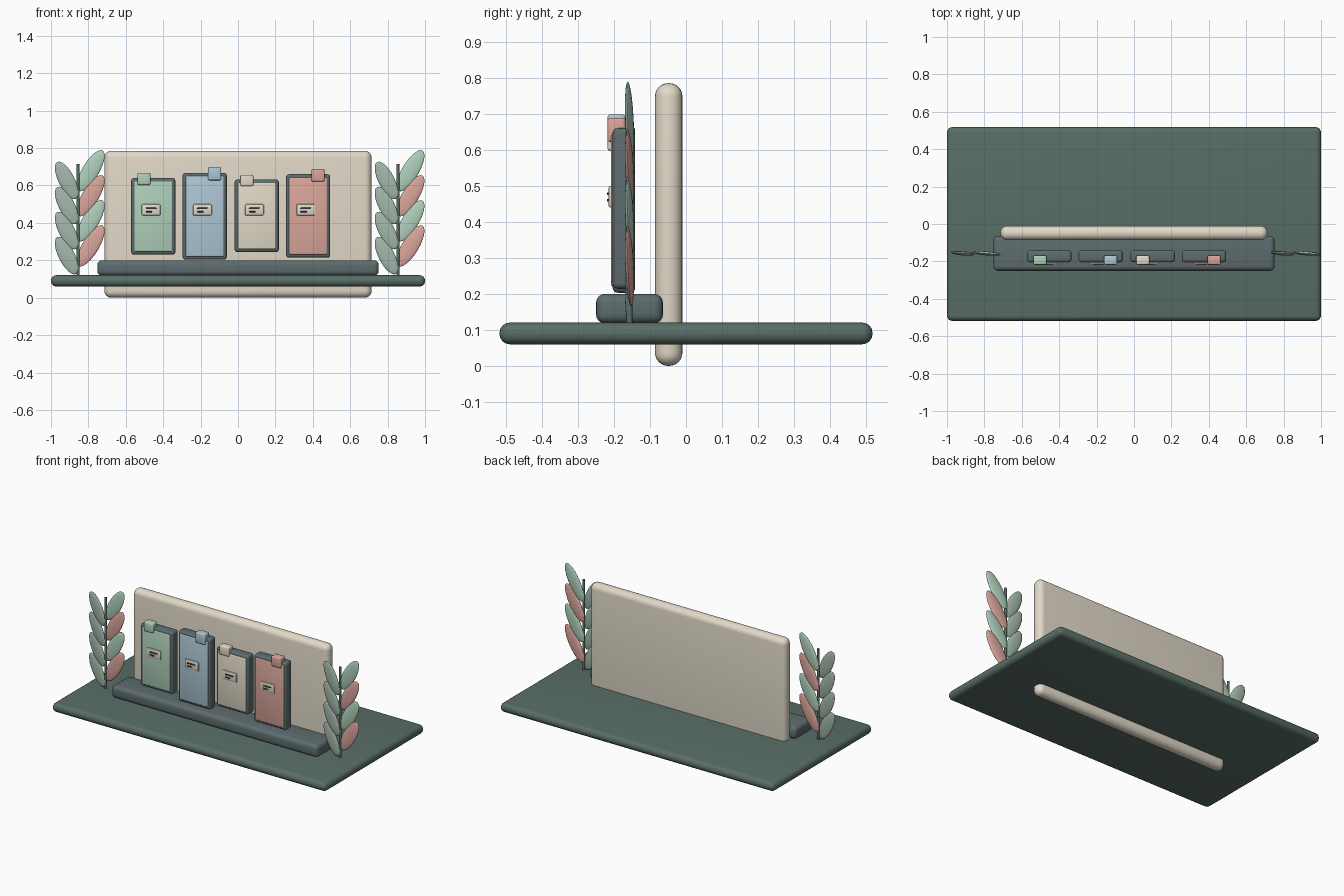
import bpy
from math import radians
from mathutils import Matrix

if "Cube" in bpy.data.objects:
    bpy.data.objects.remove(bpy.data.objects["Cube"])


def material(name, r, g, b):
    m = bpy.data.materials.new(name)
    m.diffuse_color = (r, g, b, 1)
    m.use_nodes = True
    m.node_tree.nodes["Principled BSDF"].inputs["Base Color"].default_value = m.diffuse_color
    return m


DARK_GREEN = material("dark_green", 0.10, 0.155, 0.135)
SLATE = material("slate", 0.11, 0.15, 0.155)
CREAM = material("cream", 0.76, 0.70, 0.58)
MINT = material("mint", 0.43, 0.63, 0.50)
BLUE = material("blue", 0.42, 0.57, 0.66)
PINK = material("pink", 0.70, 0.38, 0.33)
SAGE = material("sage", 0.36, 0.47, 0.40)
INK = material("ink", 0.05, 0.06, 0.06)


def finish(name, mat):
    o = bpy.context.object
    o.name = name
    o.data.materials.append(mat)
    bpy.ops.object.shade_smooth_by_angle(angle=radians(35))
    return o


def box(name, x, y, z, mat, bevel, segments=4):
    """Rounded box from (min, max) pairs on each axis."""
    size = [b - a for a, b in (x, y, z)]
    mid = [(a + b) / 2 for a, b in (x, y, z)]
    bpy.ops.mesh.primitive_cube_add(size=1, location=mid)
    o = bpy.context.object
    o.data.transform(Matrix.Diagonal((*size, 1)))
    m = o.modifiers.new("Bevel", "BEVEL")
    m.width, m.segments = bevel, segments
    bpy.ops.object.modifier_apply(modifier="Bevel")
    return finish(name, mat)


def leaf(name, x, z, length, width, tilt, mat):
    """Flat ellipsoid leaf leaning sideways."""
    bpy.ops.mesh.primitive_uv_sphere_add(segments=24, ring_count=12, radius=1,
                                         location=(x, -0.157, z))
    o = bpy.context.object
    o.data.transform(Matrix.Rotation(radians(-5), 4, 'Z')
                     @ Matrix.Rotation(radians(tilt), 4, 'Y')
                     @ Matrix.Diagonal((width, 0.011, length, 1)))
    return finish(name, mat)


# Base slab, backdrop passing through it, and front ledge
box("base", (-1, 1), (-0.518, 0.518), (0.06, 0.12), DARK_GREEN, 0.028)
box("back_panel", (-0.714, 0.714), (-0.086, -0.01), (0.0, 0.785), CREAM, 0.036, 6)
box("ledge", (-0.752, 0.752), (-0.25, -0.064), (0.118, 0.20), SLATE, 0.025)

# Four cards: centre x, bottom, top, tab offset, colour
cards = [(-0.453, 0.23, 0.64, -0.05, MINT), (-0.178, 0.203, 0.668, 0.053, BLUE),
         (0.100, 0.243, 0.632, -0.053, CREAM), (0.375, 0.214, 0.66, 0.053, PINK)]
for i, (x, lo, hi, tab, mat) in enumerate(cards, 1):
    box(f"card_body_{i}", (x - 0.118, x + 0.118), (-0.204, -0.141), (lo, hi), SLATE, 0.015)
    box(f"card_face_{i}", (x - 0.102, x + 0.102), (-0.208, -0.19),
        (lo + 0.017, hi - 0.017), mat, 0.006, 3)
    h = 0.065 * (hi - lo)
    box(f"card_tab_{i}", (x + tab - 0.035, x + tab + 0.035), (-0.218, -0.168),
        (hi - 0.01 - h, hi - 0.01 + h + 0.02 - 0.01), mat, 0.008, 3)
    # Small label with two dark rules
    lx = x - 0.012
    box(f"label_{i}", (lx - 0.05, lx + 0.05), (-0.215, -0.2), (0.44, 0.50), CREAM, 0.005, 2)
    box(f"label_rule_long_{i}", (lx - 0.028, lx + 0.028), (-0.220, -0.212),
        (0.474, 0.481), INK, 0.001, 1)
    box(f"label_rule_short_{i}", (lx - 0.028, lx + 0.006), (-0.220, -0.212),
        (0.456, 0.463), INK, 0.001, 1)

# Leafy sprigs at both ends
for side, x in (("left", -0.855), ("right", 0.855)):
    bpy.ops.mesh.primitive_cylinder_add(vertices=12, radius=0.008, depth=0.6,
                                        location=(x, -0.157, 0.416))
    finish(f"stem_{side}", DARK_GREEN)
    for i in range(4):
        z = 0.134 * i
        leaf(f"leaf_{side}_inner_{i}", x - 0.061, 0.225 + z, 0.111, 0.043, -27, SAGE)
        leaf(f"leaf_{side}_outer_{i}", x + 0.067, 0.277 + z, 0.126, 0.045, 31,
             MINT if i % 2 else PINK)
